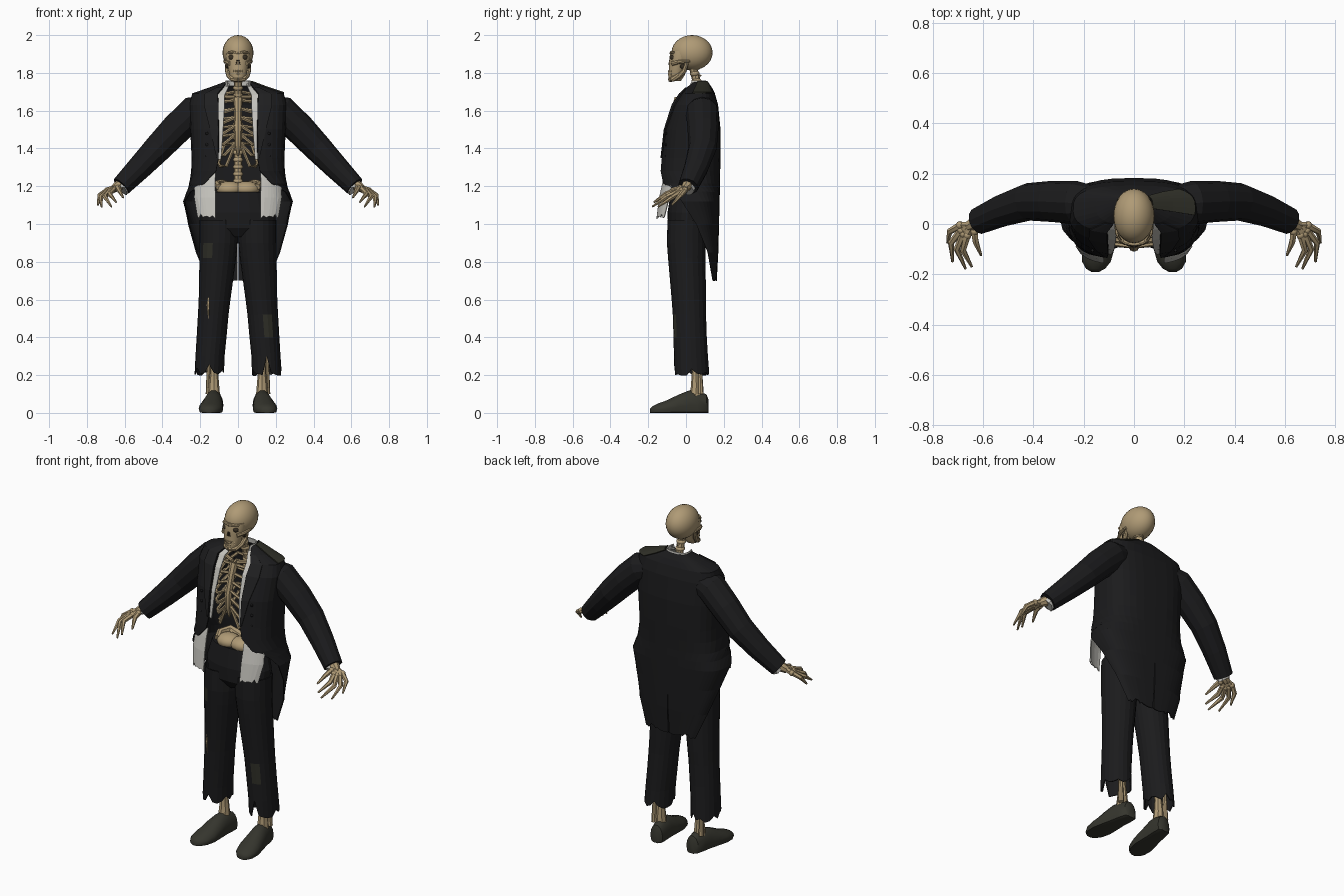
import bpy, bmesh, random
from math import sin, cos, pi, radians
from mathutils import Vector, Matrix

random.seed(4)
cube = bpy.data.objects.get("Cube")
if cube:
    bpy.data.objects.remove(cube)


def material(name, *rgb):
    m = bpy.data.materials.new(name)
    m.use_nodes = True
    m.diffuse_color = (*rgb, 1)
    bsdf = m.node_tree.nodes["Principled BSDF"]
    bsdf.inputs["Base Color"].default_value = (*rgb, 1)
    bsdf.inputs["Roughness"].default_value = 0.9
    return m


BLACK = material("black_cloth", .011, .011, .012)
LAPEL = material("lapel_black", .014, .014, .015)
PATCH = material("worn_patch", .028, .028, .02)
BONE = material("bone", .43, .325, .18)
DARK = material("hollow_brown", .04, .03, .018)
SHIRT = material("dirty_white", .56, .55, .51)
SHOE = material("shoe_leather", .036, .036, .027)


def finish(bm, name, mats, mirror=False, smooth=False, thick=0, rule=None):
    """Turn a bmesh into a named object."""
    bmesh.ops.recalc_face_normals(bm, faces=bm.faces)
    if rule:
        for f in bm.faces:
            f.material_index = rule(f.calc_center_median())
    me = bpy.data.meshes.new(name)
    bm.to_mesh(me)
    bm.free()
    ob = bpy.data.objects.new(name, me)
    bpy.context.collection.objects.link(ob)
    for m in mats:
        me.materials.append(m)
    if thick:
        s = ob.modifiers.new("Thickness", 'SOLIDIFY')
        s.thickness, s.offset = thick, 0
    if mirror:
        ob.modifiers.new("Mirror", 'MIRROR')
    if smooth:
        bpy.ops.object.select_all(action='DESELECT')
        ob.select_set(True)
        bpy.context.view_layer.objects.active = ob
        bpy.ops.object.shade_smooth_by_angle(angle=radians(40))
    return ob


def skin(bm, rings, closed=True, caps=True):
    """Bridge equal rows of points with quads."""
    rows = [[bm.verts.new(p) for p in r] for r in rings]
    n = len(rows[0])
    for a, b in zip(rows, rows[1:]):
        for i in range(n if closed else n - 1):
            j = (i + 1) % n
            bm.faces.new((a[i], a[j], b[j], b[i]))
    if closed and caps:
        bm.faces.new(rows[0])
        bm.faces.new(rows[-1])


def tube(bm, pts, r, n=8):
    """Round tube along points; r is one radius or one per point."""
    p = [Vector(q) for q in pts]
    rad = r if isinstance(r, (list, tuple)) else [r] * len(p)
    tan = [(p[min(i + 1, len(p) - 1)] - p[max(i - 1, 0)]).normalized() for i in range(len(p))]
    ref = min((Vector(a) for a in ((1, 0, 0), (0, 1, 0), (0, 0, 1))),
              key=lambda a: max(abs(t.dot(a)) for t in tan))
    rings = []
    for c, t, k in zip(p, tan, rad):
        u = t.cross(ref).normalized()
        v = t.cross(u)
        rings.append([c + k * (cos(a) * u + sin(a) * v) for a in (2 * pi * i / n for i in range(n))])
    skin(bm, rings)


def ovals(rows, n=16):
    """Horizontal ellipses from (z, x, y, rx, ry)."""
    return [[Vector((x + rx * cos(2 * pi * i / n), y + ry * sin(2 * pi * i / n), z))
             for i in range(n)] for z, x, y, rx, ry in rows]


def ball(bm, centre, size, seg=16):
    m = Matrix.Translation(centre) @ Matrix.Diagonal((*size, 1))
    bmesh.ops.create_uvsphere(bm, u_segments=seg, v_segments=seg // 2 + 2, radius=1, matrix=m)


def shell(name, mats, rows, mirror=True, thick=.006, torn=0, n=14):
    """Half garment from rows (z, half width, front y, back y, start angle, end angle)."""
    grid = []
    for k, (z, w, yf, yb, a0, a1) in enumerate(rows):
        row = []
        for i in range(n + 1):
            a = radians(a0 + (a1 - a0) * i / n)
            c = cos(a)
            y = (yf + yb) / 2 - (yb - yf) / 2 * (abs(c) ** .7) * (1 if c > 0 else -1)
            dz = random.uniform(-torn, torn) if k == len(rows) - 1 else 0
            row.append(Vector((w * max(sin(a), 0) ** .7, y, z + dz)))
        grid.append(row)
    bm = bmesh.new()
    skin(bm, grid, closed=False)
    return finish(bm, name, mats, mirror=mirror, thick=thick)


# Tailcoat: body, then tails sweeping to the back with a thin vent
body = [(1.75, .07, .03, .115, 53, 180), (1.72, .15, .0, .135, 24, 180),
        (1.69, .24, -.03, .15, 18, 180), (1.63, .256, -.07, .167, 16, 180),
        (1.5, .25, -.112, .18, 16, 180), (1.35, .243, -.13, .18, 17, 180)]
tails = [(1.28, .245, -.138, .178, 20, 180), (1.215, .256, -.14, .176, 36, 180),
         (1.17, .27, -.125, .176, 64, 180), (1.12, .288, -.11, .175, 75, 180),
         (1.0, .262, -.09, .172, 92, 180), (.85, .228, -.02, .168, 108, 179.9),
         (.71, .175, .07, .16, 118, 179.8)]
shell("tailcoat", [BLACK], body + tails, torn=.014)
shell("lapels", [LAPEL], [(z, w + .006, f - .007, b, a, a + e) for (z, w, f, b, a, _), e
                          in zip(body[1:], (16, 20, 20, 11, 2))], n=3)
shell("shoulder_patch", [PATCH], [(z + .005, w + .004, f, b + .004, 80, 140)
                                  for z, w, f, b, _, _ in body[:3]], mirror=False, n=6)

# Shirt: collar, open front strips and hanging tails
shell("shirt_collar", [SHIRT], [(1.758, .064, .015, .108, 60, 180), (1.73, .072, .01, .11, 45, 180)])
strips = zip(body, (9, 8, 7, 6, 4, 2))
shell("shirt_front", [SHIRT], [(z - .009, w - .012, f + .008, b - .012, a - e, 48 + e)
                               for (z, w, f, b, a, _), e in strips], n=6)
shell("shirt_tails", [SHIRT], [(1.27, .23, -.115, .14, 23, 60), (1.22, .24, -.128, .12, 22, 66),
                               (1.14, .245, -.145, .1, 21, 66), (1.04, .235, -.16, .08, 22, 60)],
      torn=.014, n=8)

# Coat buttons
bm = bmesh.new()
for z in (1.48, 1.42, 1.36):
    ball(bm, (.165, -.106, z), (.008, .006, .008), 8)
finish(bm, "coat_buttons", [LAPEL], mirror=True)

# Sleeves, with a worn spot in the crook of the right arm, and torn cuffs
bm = bmesh.new()
tube(bm, [(.13, .08, 1.625), (.23, .085, 1.594), (.325, .09, 1.505), (.42, .088, 1.405),
          (.52, .055, 1.3), (.618, .012, 1.2)], [.064, .086, .082, .075, .065, .054], 12)
finish(bm, "sleeves", [BLACK], mirror=True)
bm = bmesh.new()
tube(bm, [(.58, .028, 1.235), (.605, .015, 1.208), (.618, .008, 1.192)], [.036, .04, .037], 10)
for v in bm.verts:
    v.co.z -= random.uniform(0, .016)
finish(bm, "shirt_cuffs", [SHIRT], mirror=True)

# Trousers with ragged hems and worn patches
bm = bmesh.new()
skin(bm, ovals([(1.17, 0, .02, .17, .1), (1.06, 0, .012, .2, .11),
                (.98, 0, .005, .195, .1), (.93, 0, .005, .03, .07)], 20))
finish(bm, "trouser_seat", [BLACK])
patches = {"left": (.42, .56), "right": (.82, .9)}
for side, label in ((1, "left"), (-1, "right")):
    rings = ovals([(1.02, .1, .005, .1, .1), (.9, .102, .002, .098, .1), (.82, .107, .004, .094, .096),
                   (.6, .124, .015, .081, .088), (.52, .131, .018, .078, .085),
                   (.4, .14, .022, .076, .085), (.3, .148, .026, .074, .087),
                   (.225, .152, .03, .075, .09)], 20)
    for i, p in enumerate(rings[-1]):
        p.z += random.uniform(-.03, .015) + (.06 if i == 15 else 0)
    for r in rings:
        for p in r:
            p.x *= side
    low, high = patches[label]
    bm = bmesh.new()
    skin(bm, rings, caps=False)
    finish(bm, label + "_trouser_leg", [BLACK, PATCH], thick=.006,
           rule=lambda c: int(.13 < abs(c.x) < .18 and c.y < 0 and low < c.z < high))

# Torn slit on the right thigh
bm = bmesh.new()
tube(bm, [(-.155, -.066, .63), (-.158, -.067, .57), (-.157, -.065, .5)], [.001, .008, .001], 6)
finish(bm, "trouser_tear", [BONE])

# Shoes, with toes turned slightly out
bm = bmesh.new()
rings = []
for y, w, h in ((.12, .024, .07), (.108, .04, .1), (.06, .047, .118), (.015, .05, .12),
                (-.04, .058, .098), (-.1, .065, .068), (-.15, .057, .05), (-.178, .038, .036),
                (-.19, .016, .022)):
    cx = .117 + (.12 - y) * .12
    rings.append([(cx + w * cos(a), y, h * (max(sin(a), -.5) + .5) / 1.5)
                  for a in (2 * pi * i / 14 for i in range(14))])
skin(bm, rings)
finish(bm, "shoes", [SHOE], mirror=True, smooth=True)

# Shin bones and ankles
bm = bmesh.new()
tube(bm, [(.128, .05, .08), (.128, .055, .14), (.127, .052, .22), (.125, .04, .45)], [.034, .029, .021, .022])
tube(bm, [(.155, .078, .1), (.155, .075, .2), (.145, .065, .45)], [.016, .012, .012])
finish(bm, "shin_bones", [BONE], mirror=True, smooth=True)

# Hands: forearm bones, palm bones and curled fingers
bm = bmesh.new()
tube(bm, [(.56, .04, 1.26), (.635, .003, 1.2), (.66, -.01, 1.185)], [.018, .028, .02])
fingers = [((.692, -.005, 1.178), (.733, -.03, 1.152), (.742, -.075, 1.1)),
           ((.687, -.025, 1.174), (.728, -.075, 1.14), (.722, -.15, 1.09)),
           ((.678, -.04, 1.174), (.705, -.1, 1.145), (.67, -.178, 1.092)),
           ((.663, -.045, 1.18), (.68, -.105, 1.16), (.645, -.17, 1.115)),
           ((.635, -.03, 1.19), (.63, -.07, 1.18), (.608, -.125, 1.14))]
for knuckle, mid, tip in fingers:
    tube(bm, [(.645, -.003, 1.195), knuckle, mid, tip], [.015, .015, .013, .005], 6)
    ball(bm, knuckle, (.017,) * 3, 8)
finish(bm, "hand_bones", [BONE], mirror=True, smooth=True)

# Spine: a core with a bead and a spur for each vertebra
bm = bmesh.new()
column = [(0, .06 + .035 * sin((z - 1.15) * 4.5) if z < 1.7 else .07 - (z - 1.7) * .25, z)
          for z in (1.15 + i * .038 for i in range(19))]
tube(bm, column, .022)
for x, y, z in column:
    ball(bm, (x, y, z), (.028, .026, .017), 10)
    tube(bm, [(x, y, z), (x, y + .035, z - .012)], [.009, .004], 6)
finish(bm, "spine", [BONE], smooth=True)

# Rib cage
bm = bmesh.new()
for i in range(7):
    z, w = 1.68 - i * .045, .08 + .05 * sin((i + 1) * .38)
    drop, front = .012 + i * .012, -.03 - .05 * min(i / 3, 1)
    end = max(z - .025, 1.43)
    tube(bm, [(.015, .09, z + .02), (w * .7, .115, z + .01), (w, .05, z - drop),
              (w * .9, front * .5, z - drop - .02), (w * .6, front, z - drop - .018), (.012, front - .008, end)],
         .0095, 6)
finish(bm, "ribs", [BONE], mirror=True, smooth=True)
bm = bmesh.new()
tube(bm, [(0, -.035, 1.665), (0, -.06, 1.6), (0, -.09, 1.5), (0, -.09, 1.42), (0, -.08, 1.36)],
     [.026, .02, .021, .018, .006])
finish(bm, "breastbone", [BONE], smooth=True)
bm = bmesh.new()
tube(bm, [(.015, -.03, 1.67), (.08, .0, 1.675), (.16, .05, 1.65)], .011)
finish(bm, "collar_bones", [BONE], mirror=True, smooth=True)

# Pelvis: two flared hip bones meeting in front
bm = bmesh.new()
ball(bm, (.045, -.02, 1.185), (.07, .06, .042))
tube(bm, [(.01, .06, 1.18), (.09, .05, 1.21), (.115, -.005, 1.21), (.1, -.05, 1.195)],
     [.03, .028, .02, .018])
finish(bm, "pelvis", [BONE], mirror=True, smooth=True)

# Skull: cranium, face, cheekbones, jaw
bm = bmesh.new()
ball(bm, (0, .032, 1.907), (.082, .109, .093), 24)
skin(bm, ovals([(1.915, 0, -.022, .066, .06), (1.885, 0, -.028, .067, .06), (1.855, 0, -.035, .06, .055),
                (1.825, 0, -.045, .052, .045), (1.79, 0, -.05, .045, .045), (1.758, 0, -.058, .033, .032)], 18))
skin(bm, ovals([(1.85, 0, .04, .045, .05), (1.815, 0, .035, .025, .03)], 12))
finish(bm, "skull", [BONE], smooth=True)
bm = bmesh.new()
tube(bm, [(.072, .02, 1.862), (.066, -.035, 1.858), (.042, -.072, 1.85)], [.007, .01, .013])
tube(bm, [(.058, .008, 1.862), (.056, -.01, 1.81), (.047, -.035, 1.785),
          (.03, -.07, 1.768), (0, -.082, 1.766)], [.009, .013, .015, .015, .015])
tube(bm, [(.052, -.064, 1.905), (.033, -.075, 1.909), (0, -.08, 1.903)], [.006, .009, .008])
finish(bm, "jaw_and_cheekbones", [BONE], mirror=True, smooth=True)
bm = bmesh.new()
ball(bm, (.032, -.067, 1.882), (.019, .0175, .016))
tube(bm, [(.004, -.088, 1.868), (.007, -.085, 1.844)], [.003, .008], 6)
ball(bm, (.056, -.018, 1.835), (.01, .014, .013), 8)
finish(bm, "skull_hollows", [DARK], mirror=True)
bm = bmesh.new()
for i in range(4):
    x = .005 + i * .009
    for z in (1.808, 1.793):
        ball(bm, (x, -.091 + x * x * 14, z), (.0045, .005, .008), 6)
finish(bm, "teeth", [BONE], mirror=True)
